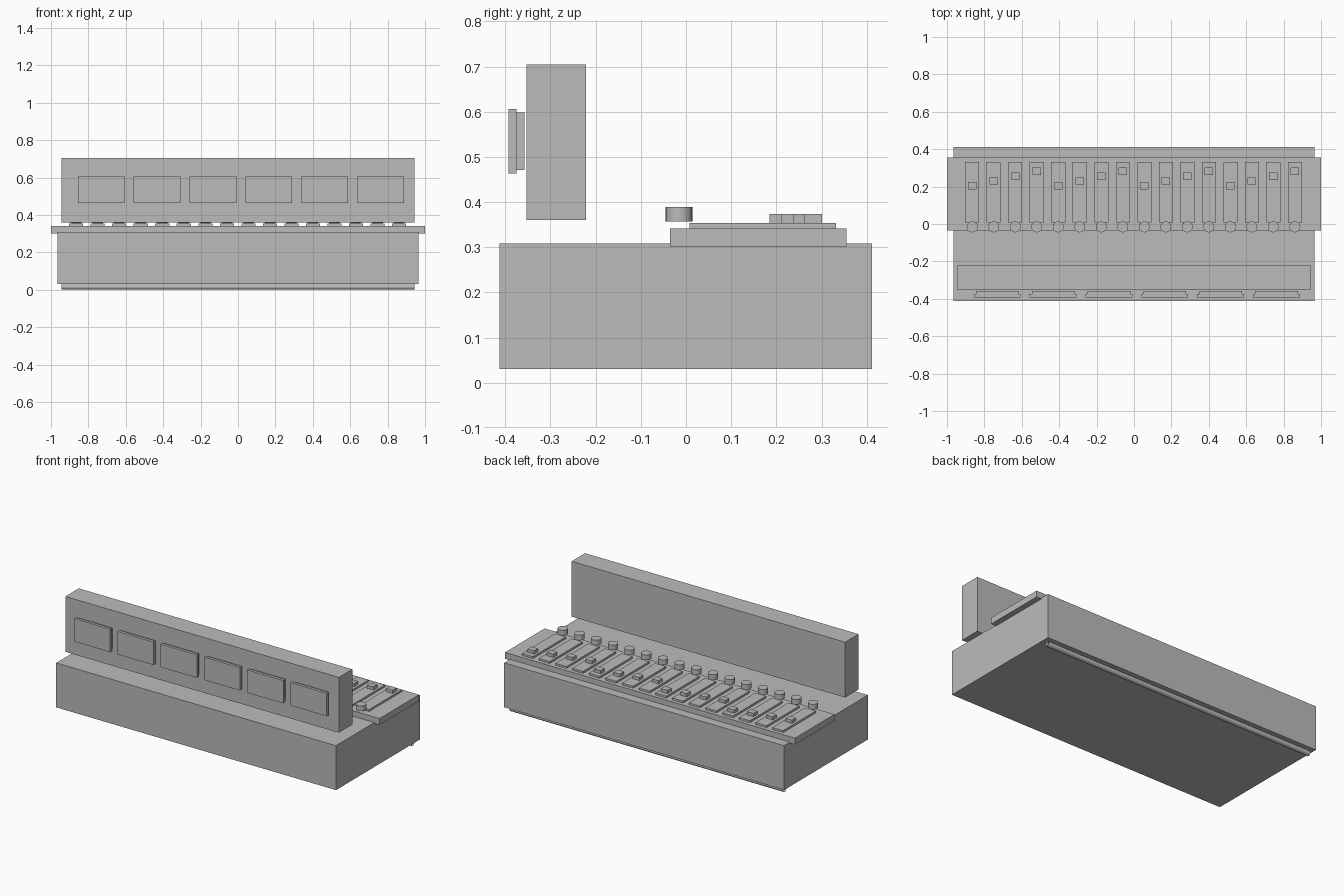
import bpy, math

if "Cube" in bpy.data.objects:
    bpy.data.objects.remove(bpy.data.objects["Cube"])

grey = bpy.data.materials.new("plain_grey")
grey.diffuse_color = (0.5, 0.5, 0.5, 1)
grey.use_nodes = True
grey.node_tree.nodes["Principled BSDF"].inputs["Base Color"].default_value = grey.diffuse_color


def finish(name):
    ob = bpy.context.object
    ob.name = name
    ob.data.materials.append(grey)
    return ob


def box(name, x, y, z):
    """Box from (min, max) ranges."""
    bpy.ops.mesh.primitive_cube_add(
        size=1, location=[(a + b) / 2 for a, b in (x, y, z)])
    ob = finish(name)
    ob.scale = [b - a for a, b in (x, y, z)]
    bpy.ops.object.transform_apply(location=False, rotation=False, scale=True)
    return ob


def around(c, width):
    return (c - width / 2, c + width / 2)


def cylinder(name, r, depth, loc, rot=(0, 0, 0), sides=16, fill='NGON'):
    bpy.ops.mesh.primitive_cylinder_add(
        vertices=sides, radius=r, depth=depth, location=loc, rotation=rot,
        end_fill_type=fill)
    ob = finish(name)
    bpy.ops.object.shade_smooth_by_angle(angle=math.radians(35))
    return ob


# Desk body, control deck and the raised display panel
box("desk_body", (-0.965, 0.965), (-0.413, 0.412), (0.031, 0.308))
box("control_deck", (-1, 1), (-0.035, 0.355), (0.302, 0.342))
box("display_panel", (-0.943, 0.943), (-0.353, -0.221), (0.36, 0.705))

# Open-ended tube under the rear edge
cylinder("rear_tube", 0.016, 1.886, (0, 0.375, 0.016),
         (0, math.pi / 2, 0), fill='NOTHING')

# Six screens, each a backing with a wider front plate
for i in range(6):
    x = -0.731 + i * 0.2985
    box("screen_backing", around(x, 0.228), (-0.375, -0.357), (0.471, 0.598))
    box("screen_plate", around(x, 0.25), (-0.393, -0.375), (0.463, 0.606))

# Sixteen channels: strip, staggered slider cap and knob
for i in range(16):
    x = -0.865 + i * 0.115
    y = 0.2045 + (i % 4) * 0.0257
    box("channel_strip", around(x, 0.075), (0.008, 0.332), (0.342, 0.354))
    box("slider_cap", around(x, 0.045), around(y, 0.039), (0.354, 0.374))
    cylinder("knob", 0.0295, 0.032, (x, -0.0155, 0.373))
